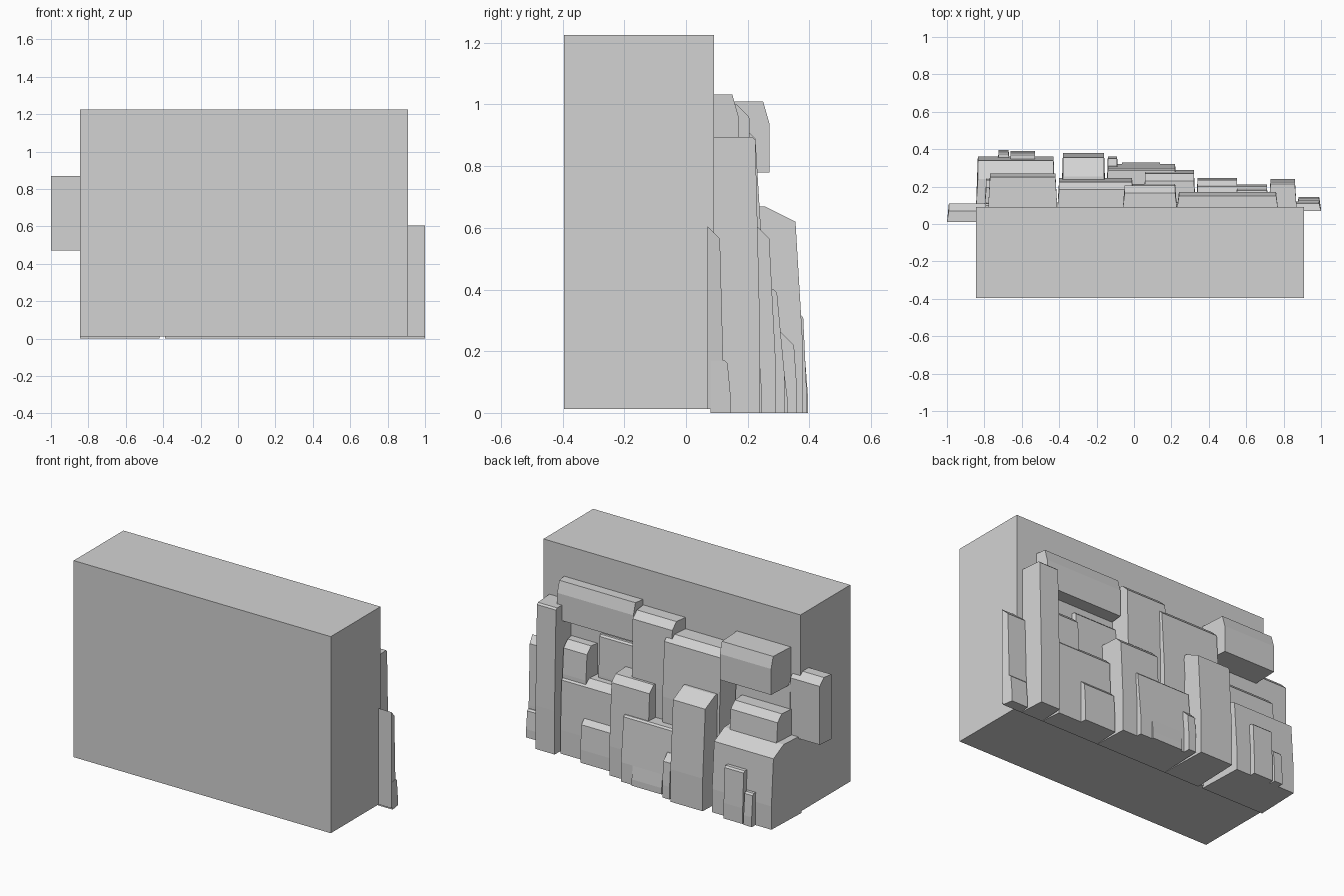
import bpy, bmesh
from mathutils import Vector

if "Cube" in bpy.data.objects:
    bpy.data.objects.remove(bpy.data.objects["Cube"])

# One plain stone colour
stone_grey = bpy.data.materials.new("stone_grey")
stone_grey.use_nodes = True
colour = (0.65, 0.65, 0.65, 1)
stone_grey.diffuse_color = colour
stone_grey.node_tree.nodes["Principled BSDF"].inputs["Base Color"].default_value = colour

# Wall limits, shared joints between stones, and course height
wall_left, wall_right = 0.91, -0.845
wall_front, wall_back = -0.395, 0.09
wall_foot, wall_top = 0.012, 1.225
column_joint, left_joint, middle_joint = 0.72, 0.33, 0.23
centre_joint, tall_joint, right_joint = -0.06, -0.15, -0.41
course = 0.4

# Crown shapes: how far the top edge is worn back, and how far down
crowns = {
    "square": (0.01, 0.01),
    "worn": (0.04, 0.04),
    "steep": (0.02, 0.07),
    "sloped": (0.1, 0.05),
}


def finish(name, bm):
    bmesh.ops.recalc_face_normals(bm, faces=bm.faces)
    mesh = bpy.data.meshes.new(name)
    bm.to_mesh(mesh)
    bm.free()
    mesh.materials.append(stone_grey)
    bpy.context.collection.objects.link(bpy.data.objects.new(name, mesh))


def wall_block(name):
    bm = bmesh.new()
    low = Vector((wall_right, wall_front, wall_foot))
    high = Vector((wall_left, wall_back, wall_top))
    bmesh.ops.create_cube(bm, size=1)
    bmesh.ops.scale(bm, vec=high - low, verts=bm.verts)
    bmesh.ops.translate(bm, vec=(low + high) / 2, verts=bm.verts)
    finish(name, bm)


def stone(name, right, left, depth, top, foot=0, crown="square", lean=0.01, root=0.08):
    """Rough block with a worn crown and a face that leans out to its foot."""
    worn_back, worn_down = crowns[crown]
    face = depth - lean
    belly = foot + (top - foot) * 0.3
    # Outline from the root, along the foot, up the face and over the crown
    outline = [(root, foot), (depth, foot), (depth, belly), (face, top - worn_down),
               (face - worn_back, top), (root, top)]
    bm = bmesh.new()
    ends = []
    for side, inward in ((right, 1), (left, -1)):
        end = []
        for y, z in outline:
            taper = 0 if y == root else 0.01
            end.append(bm.verts.new((side + inward * taper, y, z)))
        bm.faces.new(end)
        ends.append(end)
    a, b = ends
    for i in range(len(a)):
        bm.faces.new((a[i - 1], a[i], b[i], b[i - 1]))
    finish(name, bm)


wall_block("wall_block")

# Upper course
stone("upper_long_stone", middle_joint, 0.77, depth=0.17, top=1.033, foot=0.8, crown="steep", lean=0)
stone("upper_middle_stone", centre_joint, middle_joint, depth=0.215, top=1, foot=course, crown="worn")
stone("upper_tall_stone", right_joint, 0, depth=0.245, top=0.93, foot=course, crown="worn", lean=0.02)
stone("upper_overhang_stone", -0.78, right_joint, depth=0.27, top=1.01, foot=0.78, crown="steep", lean=0)

# Stones that stick out past the ends of the wall
stone("right_end_stone", -1, -0.78, depth=0.11, top=0.87, foot=0.47, crown="worn", lean=0, root=0.01)
stone("left_end_stone", 0.8, 1, depth=0.12, top=0.605, foot=wall_foot, crown="worn", root=0.07)
stone("left_end_foot", 0.87, 1, depth=0.145, top=0.17)
stone("left_column_stone", column_joint, 0.87, depth=0.24, top=0.895, lean=0.015)

# Recessed stones between the courses
stone("small_middle_stone", 0.54, column_joint, depth=0.19, top=0.68, foot=course, crown="worn")
stone("recessed_middle_stone", 0.2, 0.52, depth=0.125, top=0.75, foot=course)
stone("recessed_right_stone", -0.8, right_joint, depth=0.12, top=0.8, foot=course)
stone("ledge_right_stone", -0.8, -0.46, depth=0.245, top=0.64, foot=course, crown="worn")

# Lower course
stone("lower_left_stone", left_joint, column_joint, depth=0.21, top=0.49, crown="worn")
stone("lower_left_foot", left_joint, 0.56, depth=0.245, top=0.27, crown="worn")
stone("lower_middle_stone", 0.05, left_joint, depth=0.29, top=0.605, crown="worn", lean=0.02)
stone("lower_wide_stone", tall_joint, middle_joint, depth=0.32, top=course, lean=0.025)
stone("lower_wide_foot", -0.075, 0.15, depth=0.33, top=0.13)
stone("lower_narrow_stone", tall_joint, -0.08, depth=0.36, top=0.26, crown="worn")
stone("lower_tall_stone", -0.39, tall_joint, depth=0.38, top=0.67, crown="sloped", lean=0.025)
stone("lower_right_stone", wall_right, -0.42, depth=0.36, top=0.48, crown="sloped", lean=0.02)
stone("lower_right_foot", -0.67, -0.52, depth=0.39, top=0.32)
stone("lower_right_small_foot", -0.735, -0.66, depth=0.395, top=0.2)
